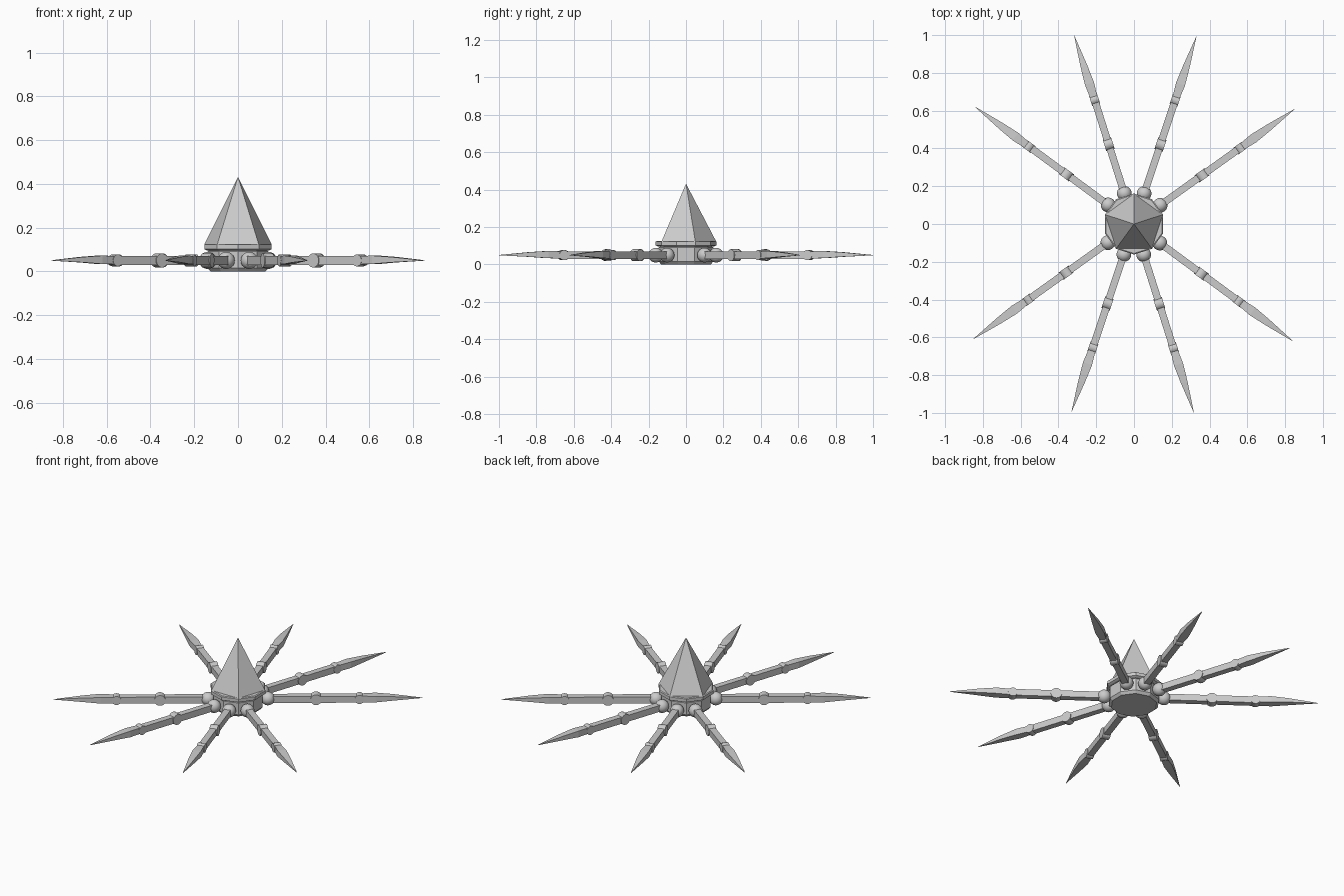
import bpy, bmesh, math
from mathutils import Matrix, Vector

cube = bpy.data.objects.get("Cube")
if cube:
    bpy.data.objects.remove(cube)

grey = bpy.data.materials.new("light grey")
grey.use_nodes = True
grey.diffuse_color = (0.6, 0.6, 0.6, 1)
grey.node_tree.nodes["Principled BSDF"].inputs["Base Color"].default_value = (0.6, 0.6, 0.6, 1)


def finish(name, bm, matrix=Matrix(), smooth=False):
    bmesh.ops.recalc_face_normals(bm, faces=bm.faces)
    mesh = bpy.data.meshes.new(name)
    bm.to_mesh(mesh)
    bm.free()
    mesh.materials.append(grey)
    obj = bpy.data.objects.new(name, mesh)
    bpy.context.collection.objects.link(obj)
    obj.matrix_world = matrix
    if smooth:
        bpy.ops.object.select_all(action="DESELECT")
        obj.select_set(True)
        bpy.context.view_layer.objects.active = obj
        bpy.ops.object.shade_smooth_by_angle(angle=math.radians(35))
    return obj


def loft(name, rings, matrix=Matrix()):
    """Join equal rings of points and cap both ends."""
    bm = bmesh.new()
    loops = [[bm.verts.new(p) for p in ring] for ring in rings]
    n = len(loops[0])
    for a, b in zip(loops, loops[1:]):
        for i in range(n):
            j = (i + 1) % n
            bm.faces.new((a[i], a[j], b[j], b[i]))
    bm.faces.new(loops[0])
    bm.faces.new(loops[-1])
    return finish(name, bm, matrix)


def polygon(sides, radius, z, start):
    turn = math.tau / sides
    return [(radius * math.cos(start + i * turn), radius * math.sin(start + i * turn), z)
            for i in range(sides)]


def section(x, width, bottom, top):
    w = width / 2
    return [(x, -w, bottom), (x, w, bottom), (x, w, top), (x, -w, top)]


# Ten-sided body with a bevelled foot and a wider rim
corner = math.radians(18)
loft("body", [polygon(10, r, z, corner) for r, z in
              ((0.132, 0), (0.146, 0.016), (0.146, 0.09), (0.132, 0.102))])
loft("rim", [polygon(10, r, z, corner) for r, z in
             ((0.150, 0.096), (0.162, 0.102), (0.162, 0.122), (0.156, 0.126))])

# Five-sided spire
bm = bmesh.new()
bmesh.ops.create_cone(bm, cap_ends=True, segments=5, radius1=0.162, radius2=0, depth=0.31)
low = min(v.co.z for v in bm.verts)
first = next(v.co for v in bm.verts if v.co.z < low + 0.01)
spin = math.radians(90) - math.atan2(first.y, first.x)
finish("spire", bm, Matrix.Translation((0, 0, 0.277)) @ Matrix.Rotation(spin, 4, "Z"))

# Eight jointed legs, one per body side except the two flanks
HEIGHT = 0.05
for k in (1, 2, 3, 4, 6, 7, 8, 9):
    place = Matrix.Rotation(math.radians(36 * k - 0.4), 4, "Z") @ Matrix.Translation((0, 0, HEIGHT))

    bm = bmesh.new()
    bmesh.ops.create_uvsphere(bm, u_segments=24, v_segments=16, radius=0.039)
    finish(f"hip_ball_{k}", bm, place @ Matrix.Translation((0.17, 0, 0)), True)

    for label, x, radius, width in (("knee", 0.443, 0.032, 0.046), ("ankle", 0.69, 0.027, 0.044)):
        bm = bmesh.new()
        bmesh.ops.create_cone(bm, cap_ends=True, segments=24, radius1=radius, radius2=radius, depth=width)
        finish(f"{label}_joint_{k}", bm,
               place @ Matrix.Translation((x, 0, 0)) @ Matrix.Rotation(math.pi / 2, 4, "X"), True)

    loft(f"upper_leg_{k}", [section(x, 0.038, -0.02, 0.02) for x in (0.18, 0.44)], place)
    loft(f"lower_leg_{k}", [section(x, 0.038, -0.02, 0.02) for x in (0.45, 0.68)], place)
    loft(f"claw_{k}", [section(0.69, 0.036, -0.018, 0.02),
                       section(0.78, 0.05, -0.016, 0.022),
                       section(0.88, 0.036, -0.009, 0.016),
                       section(1.048, 0.001, -0.001, 0.001)], place)
